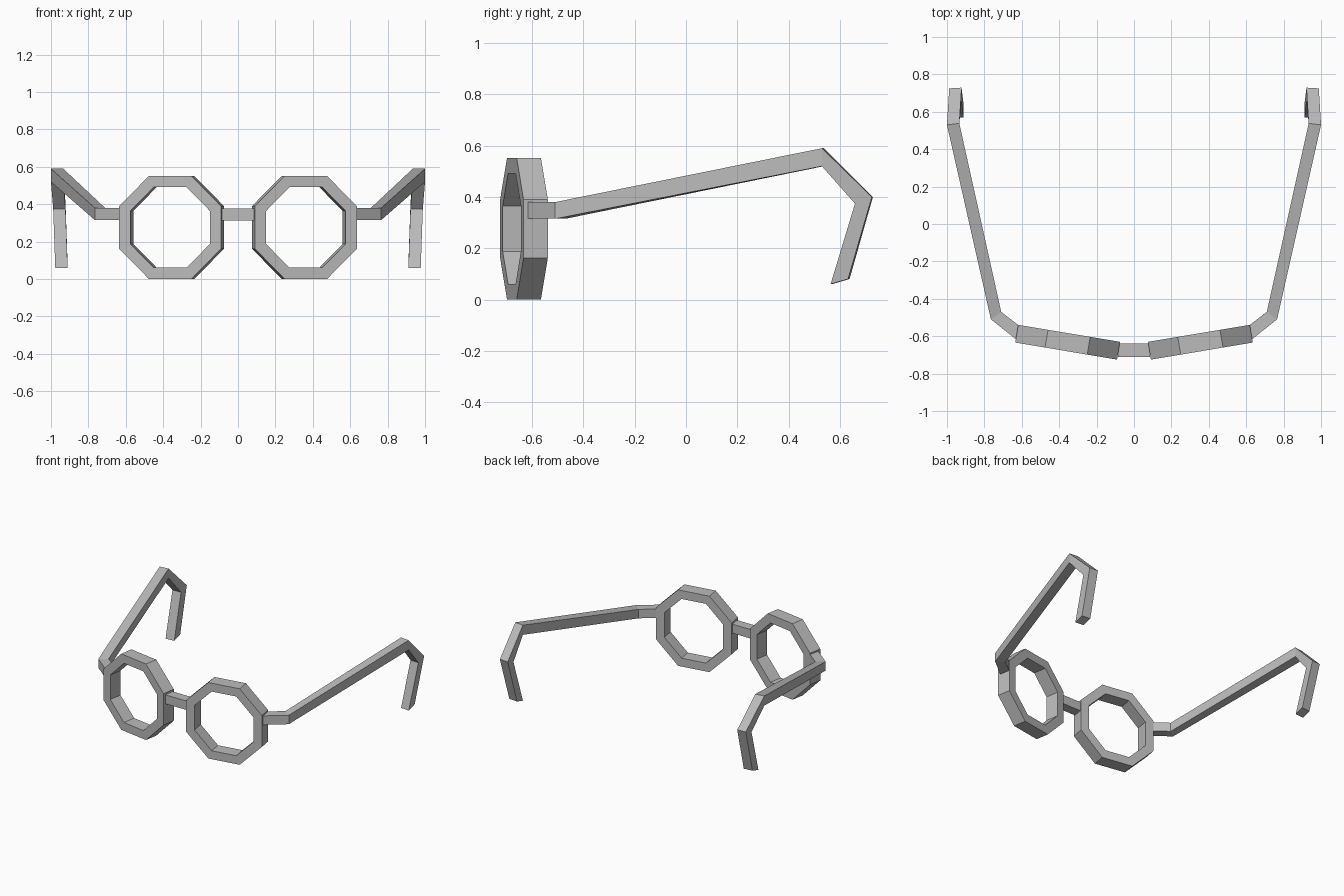
import bpy, bmesh, math
from mathutils import Matrix, Vector

if "Cube" in bpy.data.objects:
    bpy.data.objects.remove(bpy.data.objects["Cube"], do_unlink=True)

GREY = (0.5, 0.5, 0.5, 1.0)
frame_grey = bpy.data.materials.new("frame grey")
frame_grey.use_nodes = True
frame_grey.diffuse_color = GREY
frame_grey.node_tree.nodes["Principled BSDF"].inputs["Base Color"].default_value = GREY


def loft(name, rings, closed=False, mirror=True):
    """Join a row of four-cornered sections into one flat-faced bar."""
    bm = bmesh.new()
    rows = [[bm.verts.new(p) for p in ring] for ring in rings]
    pairs = list(zip(rows, rows[1:]))
    if closed:
        pairs.append((rows[-1], rows[0]))
    else:
        bm.faces.new(rows[0])
        bm.faces.new(rows[-1])
    for a, b in pairs:
        for i in range(4):
            j = (i + 1) % 4
            bm.faces.new((a[i], a[j], b[j], b[i]))
    bmesh.ops.recalc_face_normals(bm, faces=bm.faces)
    mesh = bpy.data.meshes.new(name)
    bm.to_mesh(mesh)
    bm.free()
    mesh.materials.append(frame_grey)
    obj = bpy.data.objects.new(name, mesh)
    bpy.context.scene.collection.objects.link(obj)
    if mirror:
        obj.modifiers.new("Mirror", "MIRROR")
    return obj


# Octagonal rims, turned slightly to wrap around the face
SIDES, OUTER, INNER, HALF_DEPTH = 8, 0.276, 0.215, 0.048
place = Matrix.Translation((0.355, -0.632, OUTER)) @ Matrix.Rotation(math.radians(9.5), 4, "Z")
section = [(OUTER, -HALF_DEPTH), (OUTER, HALF_DEPTH), (INNER, HALF_DEPTH), (INNER, -HALF_DEPTH)]
rim_rings = []
for k in range(SIDES):
    angle = (k + 0.5) * math.tau / SIDES
    scale = 1 / math.cos(math.pi / SIDES)
    rim_rings.append([place @ Vector((r * scale * math.cos(angle), y, r * scale * math.sin(angle)))
                      for r, y in section])
loft("rims", rim_rings, closed=True)

# Bridge between the rims
loft("bridge", [[(x, y, z) for y, z in ((-0.71, 0.312), (-0.64, 0.312), (-0.64, 0.377), (-0.71, 0.377))]
                for x in (-0.085, 0.085)], mirror=False)

# Temple arms: each station has an outer top corner, a step inward and a step to the underside
stations = [
    ((0.63, -0.617, 0.38), (-0.04, 0.055, 0), (0, 0, -0.065)),       # hinge at the rim
    ((0.765, -0.51, 0.38), (-0.055, 0.04, 0), (0, 0, -0.065)),       # elbow
    ((1.0, 0.53, 0.59), (-0.066, 0.008, 0), (0, 0, -0.07)),          # top of the ear
    ((0.988, 0.725, 0.40), (-0.066, 0.004, 0), (0, -0.066, -0.026)),   # behind the ear
    ((0.977, 0.632, 0.08), (-0.066, 0.006, 0), (0, -0.068, -0.02)),  # tip
]
arm_rings = []
for corner, inward, under in stations:
    c, w, h = Vector(corner), Vector(inward), Vector(under)
    arm_rings.append([c, c + w, c + w + h, c + h])
loft("temple_arms", arm_rings)
